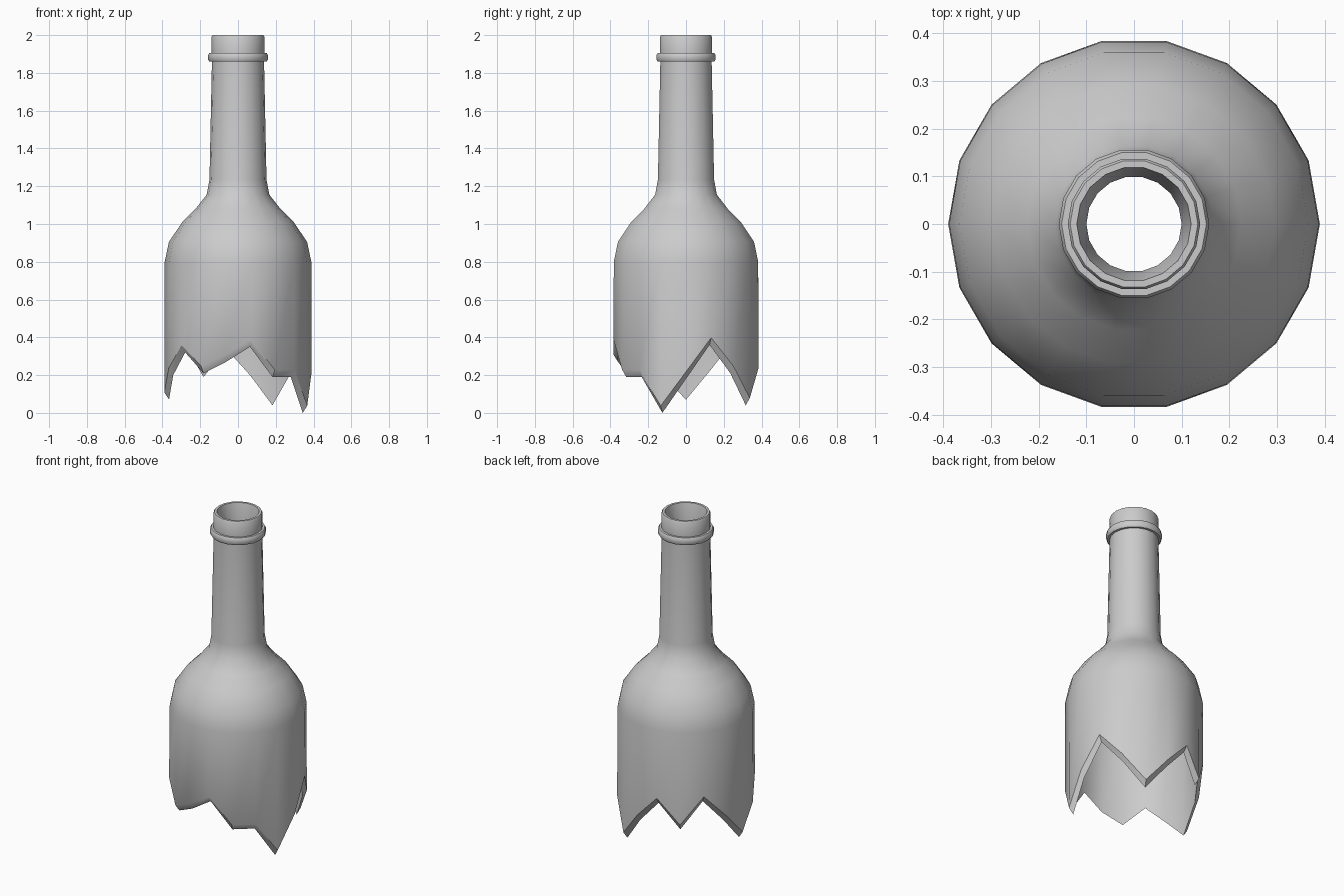
import bpy, bmesh
from math import cos, sin, radians

cube = bpy.data.objects.get("Cube")
if cube:
    bpy.data.objects.remove(cube)

SIDES = 18
WALL = 0.025      # glass thickness at the break
DROP = 0.038      # inner edge of the break hangs lower

# Height of the jagged outer edge at each side, counter-clockwise from +x
BREAK = [0.23, 0.41, 0.26, 0.09, 0.25, 0.39, 0.24, 0.41, 0.27,
         0.12, 0.25, 0.37, 0.26, 0.32, 0.40, 0.24, 0.24, 0.05]

# Outer profile from the body up to the lip, then down the inside (radius, z)
OUTER = [(0.388, 0.80), (0.366, 0.905), (0.295, 1.01), (0.225, 1.08),
         (0.166, 1.155), (0.151, 1.235), (0.138, 1.86),
         (0.152, 1.86), (0.158, 1.87), (0.158, 1.895), (0.152, 1.905),
         (0.139, 1.905), (0.139, 1.992), (0.134, 2.0)]
INNER = [(0.12, 2.0), (0.10, 1.90), (0.122, 1.235), (0.14, 1.14),
         (0.20, 1.065), (0.272, 0.99), (0.34, 0.89), (0.363, 0.80)]

glass = bpy.data.materials.new("grey_glass")
glass.use_nodes = True
colour = (0.6, 0.6, 0.6, 1)
glass.diffuse_color = colour
glass.node_tree.nodes["Principled BSDF"].inputs["Base Color"].default_value = colour

# Spin the closed wall section, with its ends following the break
bm = bmesh.new()
columns = []
for i, edge in enumerate(BREAK):
    a = radians(360 / SIDES * i)
    section = ([(0.39, edge)] + OUTER + INNER
               + [(0.39 - WALL, max(edge - DROP, 0))])
    columns.append([bm.verts.new((r * cos(a), r * sin(a), z)) for r, z in section])
for i, left in enumerate(columns):
    right = columns[(i + 1) % SIDES]
    for j in range(len(left)):
        k = (j + 1) % len(left)
        bm.faces.new((left[j], right[j], right[k], left[k]))
bmesh.ops.recalc_face_normals(bm, faces=bm.faces)

# Stand the lowest shard on the ground
low = min(v.co.z for v in bm.verts)
for v in bm.verts:
    if v.co.z < 0.5:
        v.co.z -= low

mesh = bpy.data.meshes.new("broken_bottle")
bm.to_mesh(mesh)
bm.free()
mesh.materials.append(glass)
bottle = bpy.data.objects.new("broken_bottle", mesh)
bpy.context.collection.objects.link(bottle)
bpy.context.view_layer.objects.active = bottle
bottle.select_set(True)
bpy.ops.object.shade_smooth_by_angle(angle=radians(40))
